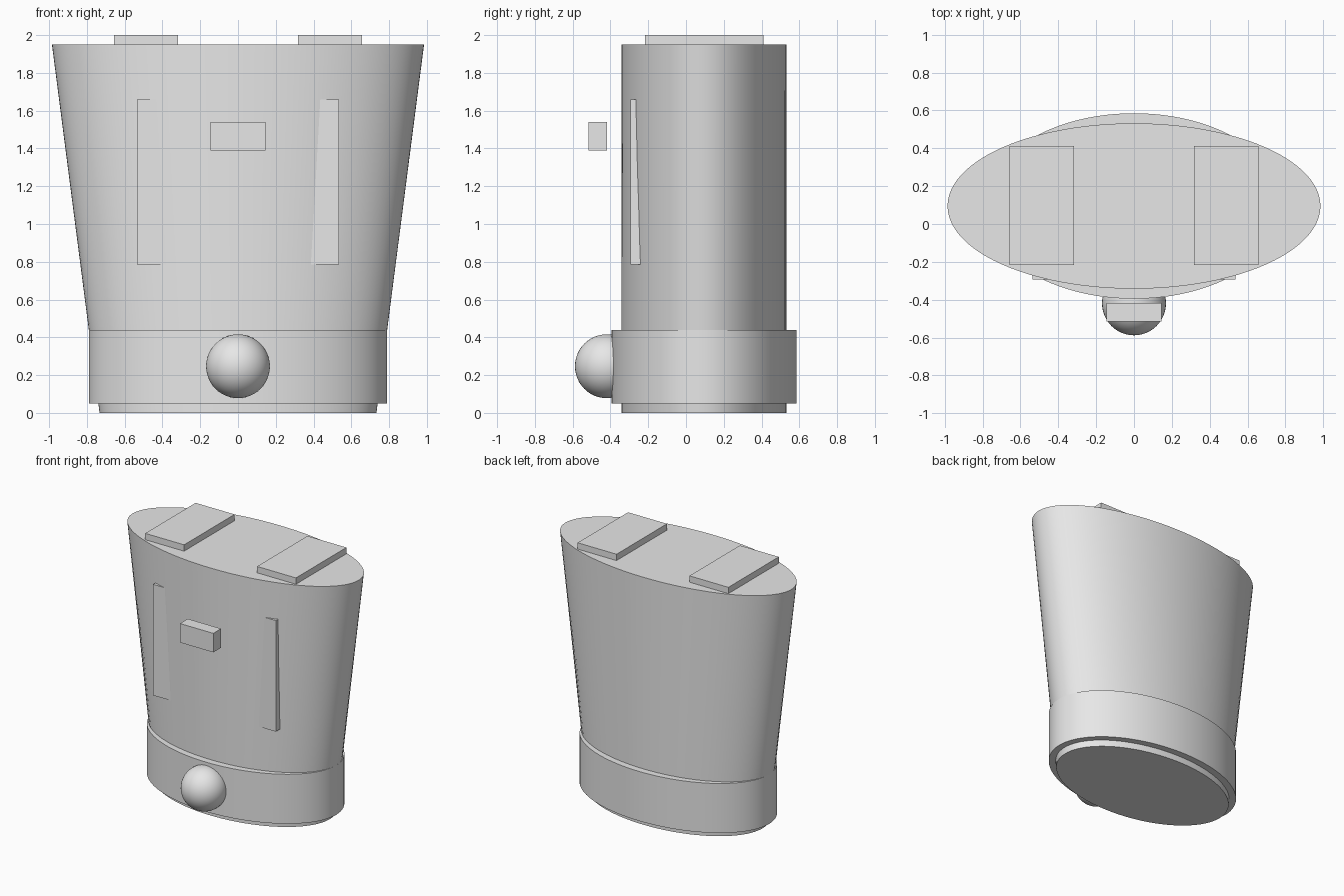
import bpy, bmesh, math

if "Cube" in bpy.data.objects:
    bpy.data.objects.remove(bpy.data.objects["Cube"])

CY = 0.095  # body centre in y

grey = bpy.data.materials.new("plain_grey")
grey.diffuse_color = (0.8, 0.8, 0.8, 1)
grey.use_nodes = True
grey.node_tree.nodes["Principled BSDF"].inputs["Base Color"].default_value = grey.diffuse_color


def finish(ob, name, smooth=False):
    ob.name = ob.data.name = name
    ob.data.materials.append(grey)
    if smooth:
        bpy.context.view_layer.objects.active = ob
        ob.select_set(True)
        bpy.ops.object.shade_smooth_by_angle(angle=math.radians(35))
        ob.select_set(False)
    return ob


def elliptic_loft(name, z0, rx0, z1, rx1, ry, n=96):
    """Capped oval body whose width changes from bottom to top."""
    bm = bmesh.new()
    rings = []
    for z, rx in ((z0, rx0), (z1, rx1)):
        rings.append([bm.verts.new((rx * math.cos(2 * math.pi * i / n),
                                    CY + ry * math.sin(2 * math.pi * i / n), z))
                      for i in range(n)])
    low, high = rings
    for i in range(n):
        j = (i + 1) % n
        bm.faces.new((low[i], low[j], high[j], high[i]))
    bm.faces.new(low[::-1])
    bm.faces.new(high)
    me = bpy.data.meshes.new(name)
    bm.to_mesh(me)
    bm.free()
    ob = bpy.data.objects.new(name, me)
    bpy.context.collection.objects.link(ob)
    return finish(ob, name, True)


def box(name, x, y, z):
    """Box from (min, max) pairs."""
    bm = bmesh.new()
    bmesh.ops.create_cube(bm, size=1)
    for v in bm.verts:
        v.co = [sum(r) / 2 + c * (r[1] - r[0]) for r, c in zip((x, y, z), v.co)]
    me = bpy.data.meshes.new(name)
    bm.to_mesh(me)
    bm.free()
    ob = bpy.data.objects.new(name, me)
    bpy.context.collection.objects.link(ob)
    return finish(ob, name)


# Tapered oval body and the wider band round its foot
elliptic_loft("body", 0.0, 0.733, 1.95, 0.985, 0.437)
elliptic_loft("belt", 0.05, 0.79, 0.44, 0.79, 0.49)

# Round buckle
bpy.ops.mesh.primitive_uv_sphere_add(segments=48, ring_count=24, radius=0.169,
                                     location=(0, -0.419, 0.247))
buckle = bpy.context.object
buckle.select_set(False)
finish(buckle, "buckle", True)

# Chest clasp, standing clear of the body
box("chest_clasp", (-0.145, 0.145), (-0.515, -0.418), (1.39, 1.54))

# Shoulder plates and front straps, one of each per side
for side, s in (("left", -1), ("right", 1)):
    box("shoulder_plate_" + side, sorted((s * 0.318, s * 0.657)),
        (-0.217, 0.411), (1.90, 2.0))
    box("front_strap_" + side, sorted((s * 0.34, s * 0.535)),
        (-0.293, -0.19), (0.785, 1.66))
